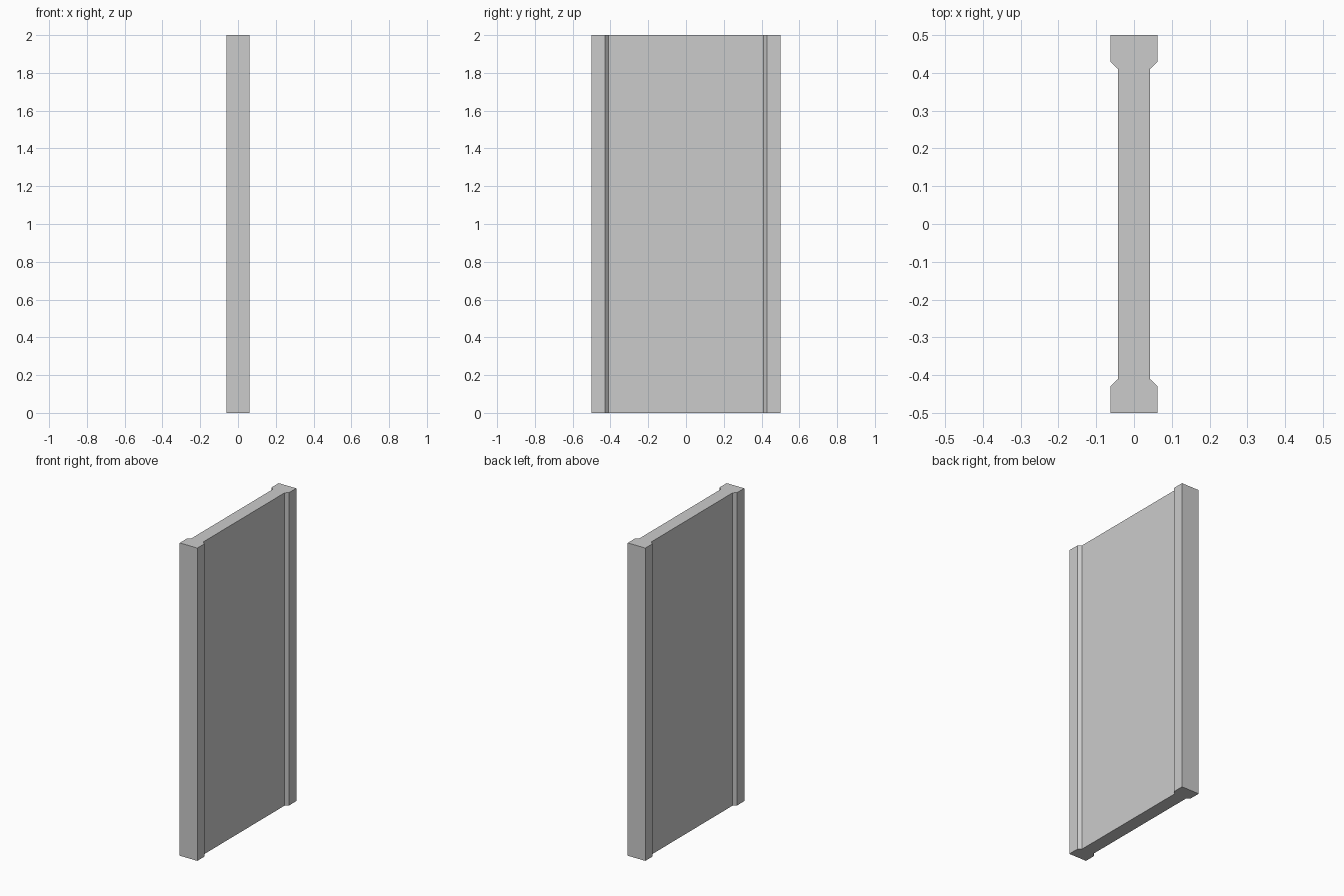
import bpy, bmesh

if "Cube" in bpy.data.objects:
    bpy.data.objects.remove(bpy.data.objects["Cube"])

HEIGHT = 2.0

# Quarter of the I-shaped cross-section: web, chamfer, thick end rail
quarter = [(0.042, 0.41), (0.062, 0.429), (0.062, 0.5)]

# Mirror the quarter into a closed outline
right_side = [(x, -y) for x, y in reversed(quarter)] + quarter
outline = right_side + [(-x, y) for x, y in reversed(right_side)]

# Extrude the outline upward into the panel
bm = bmesh.new()
base = bm.faces.new([bm.verts.new((x, y, 0)) for x, y in outline])
result = bmesh.ops.extrude_face_region(bm, geom=[base], use_keep_orig=True)
top_verts = [g for g in result["geom"] if isinstance(g, bmesh.types.BMVert)]
bmesh.ops.translate(bm, verts=top_verts, vec=(0, 0, HEIGHT))
bmesh.ops.recalc_face_normals(bm, faces=bm.faces)

mesh = bpy.data.meshes.new("wall_panel")
bm.to_mesh(mesh)
bm.free()
panel = bpy.data.objects.new("wall_panel", mesh)
bpy.context.collection.objects.link(panel)
